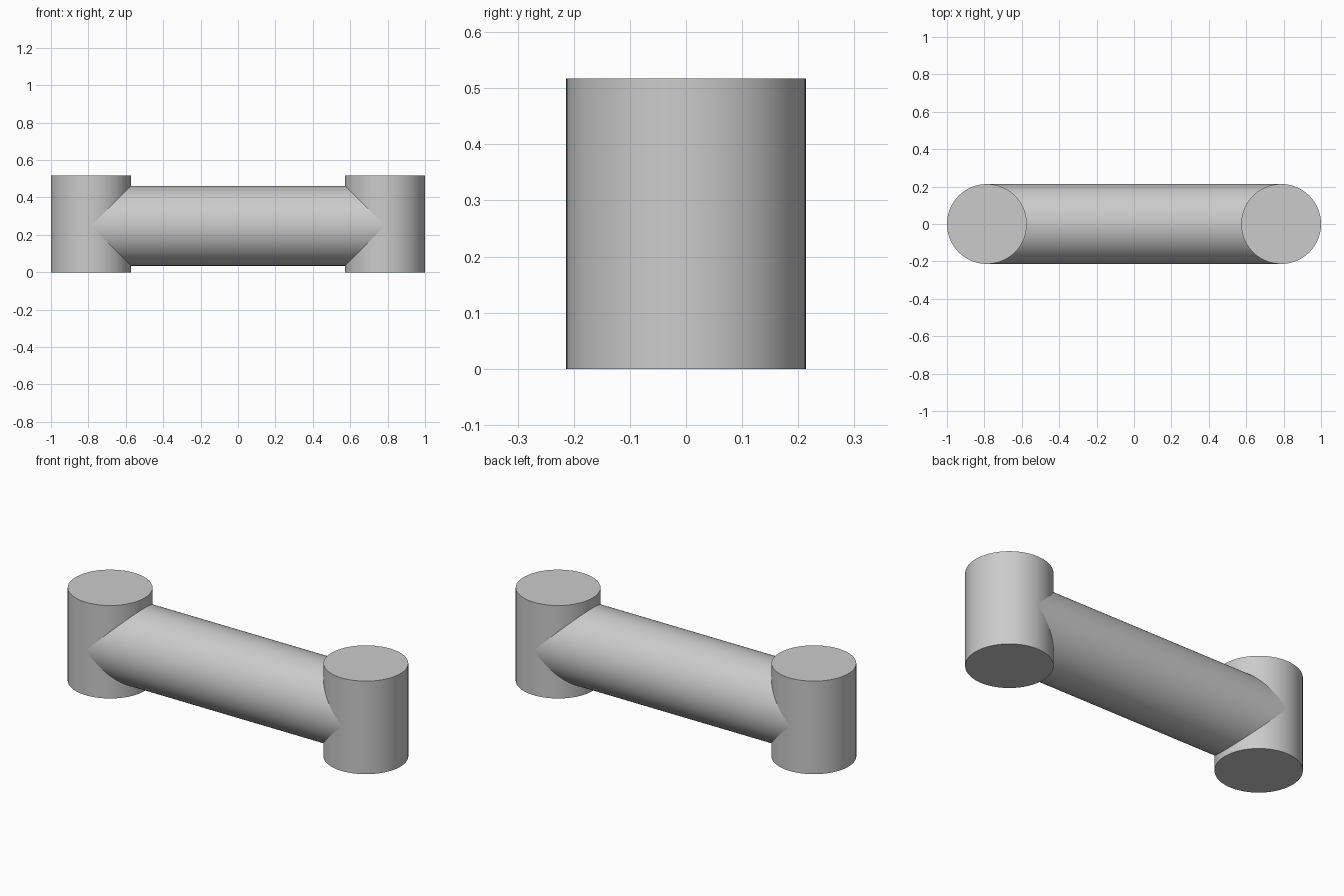
import bpy
import math

cube = bpy.data.objects.get("Cube")
if cube:
    bpy.data.objects.remove(cube, do_unlink=True)

RADIUS = 0.2135
HEIGHT = 0.517
POST_X = 1 - RADIUS
BAR_Z = 0.248

# Plain grey for the whole piece
grey = bpy.data.materials.new("plain_grey")
grey.use_nodes = True
colour = (0.6, 0.6, 0.6, 1)
grey.diffuse_color = colour
grey.node_tree.nodes["Principled BSDF"].inputs["Base Color"].default_value = colour


def cylinder(name, length, location, rotation=(0, 0, 0)):
    bpy.ops.mesh.primitive_cylinder_add(
        vertices=96, radius=RADIUS, depth=length, location=location, rotation=rotation)
    obj = bpy.context.object
    obj.name = name
    obj.data.materials.append(grey)
    bpy.ops.object.shade_smooth_by_angle(angle=math.radians(30))
    return obj


# Upright posts at both ends
for side, sign in (("left", 1), ("right", -1)):
    cylinder(side + "_post", HEIGHT, (sign * POST_X, 0, HEIGHT / 2))

# Horizontal bar running between the post centres
cylinder("cross_bar", 2 * POST_X, (0, 0, BAR_Z), (0, math.pi / 2, 0))
